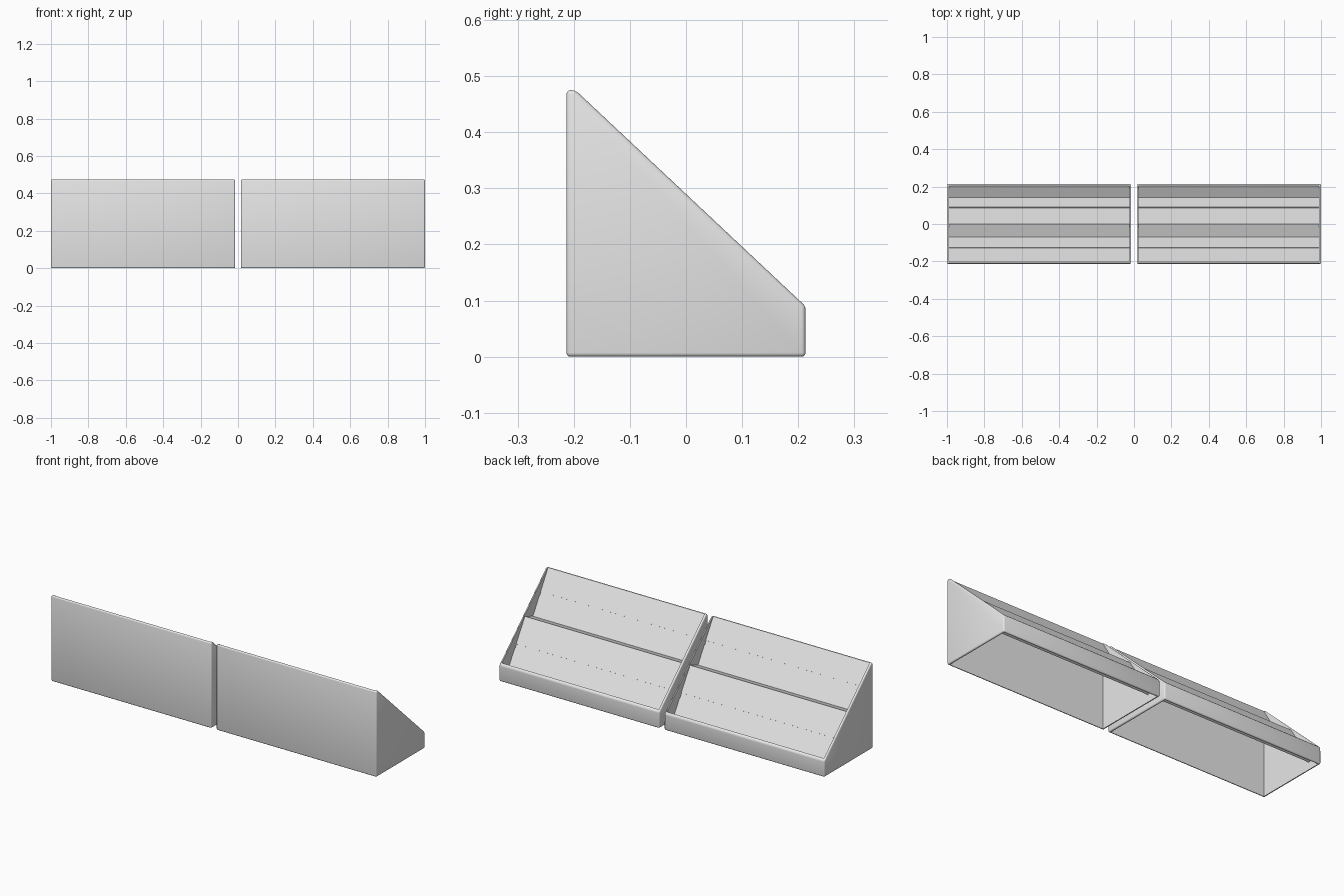
import bpy, bmesh
from mathutils import Vector

cube = bpy.data.objects.get("Cube")
if cube:
    bpy.data.objects.remove(cube, do_unlink=True)

HALF = 0.4925      # half width of one rack
CENTRE = 0.5075    # distance of each rack from the middle
WALL = 0.01        # end panel thickness

grey = bpy.data.materials.new("light_grey")
grey.use_nodes = True
grey.diffuse_color = (0.8, 0.8, 0.8, 1)
grey.node_tree.nodes["Principled BSDF"].inputs["Base Color"].default_value = (0.8, 0.8, 0.8, 1)


def prism(name, profile, half):
    """Extrude a (y, z) profile along x, centred on x = 0."""
    bm = bmesh.new()
    ends = [[bm.verts.new((x, y, z)) for y, z in profile] for x in (-half, half)]
    for end in ends:
        bm.faces.new(end)
    n = len(profile)
    for i in range(n):
        j = (i + 1) % n
        bm.faces.new((ends[0][i], ends[0][j], ends[1][j], ends[1][i]))
    bmesh.ops.recalc_face_normals(bm, faces=bm.faces)
    mesh = bpy.data.meshes.new(name)
    bm.to_mesh(mesh)
    bm.free()
    mesh.materials.append(grey)
    obj = bpy.data.objects.new(name, mesh)
    bpy.context.collection.objects.link(obj)
    return obj


def grooved_panel(top, foot, start, end, depth=0.004):
    """Sloping panel line with a shallow label groove part way down."""
    top, foot = Vector(top), Vector(foot)
    along = (foot - top).normalized()
    inward = Vector((along.y, -along.x)) * depth
    a, b = top.lerp(foot, start), top.lerp(foot, end)
    return [tuple(p) for p in (top, a, a + inward, b + inward, b, foot)]


# Outer wedge, space above the two tiers, and hollow underside
outer = [(-0.213, 0), (0.213, 0), (0.213, 0.09), (-0.197, 0.475), (-0.213, 0.475)]
tiers = (grooved_panel((-0.205, 0.478), (-0.07, 0.255), 0.5, 0.59)
         + grooved_panel((0, 0.281), (0.143, 0.052), 0.54, 0.63)
         + [(0.203, 0.086), (0.203, 0.6), (-0.205, 0.6)])
hollow = [(-0.204, -0.05), (-0.204, 0.455), (-0.078, 0.245), (-0.01, 0.267),
          (0.135, 0.04), (0.204, 0.07), (0.204, -0.05)]

rack = prism("left_rack", outer, HALF)
bevel = rack.modifiers.new("rounded_edges", 'BEVEL')
bevel.width = 0.007
bevel.segments = 3
cutters = [prism("tier_cutter", tiers, HALF - WALL),
           prism("hollow_cutter", hollow, HALF - WALL)]
for cutter in cutters:
    cutter.hide_render = True
    cut = rack.modifiers.new(cutter.name, 'BOOLEAN')
    cut.operation = 'DIFFERENCE'
    cut.solver = 'EXACT'
    cut.object = cutter

# Bake the cuts and drop the helpers
deps = bpy.context.evaluated_depsgraph_get()
mesh = bpy.data.meshes.new_from_object(rack.evaluated_get(deps))
rack.modifiers.clear()
rack.data = mesh
for cutter in cutters:
    bpy.data.objects.remove(cutter, do_unlink=True)

bpy.ops.object.select_all(action='DESELECT')
rack.select_set(True)
bpy.context.view_layer.objects.active = rack
bpy.ops.object.shade_smooth_by_angle(angle=0.6)

# Second rack beside the first
rack.location.x = CENTRE
other = rack.copy()
other.name = "right_rack"
other.location.x = -CENTRE
bpy.context.collection.objects.link(other)
